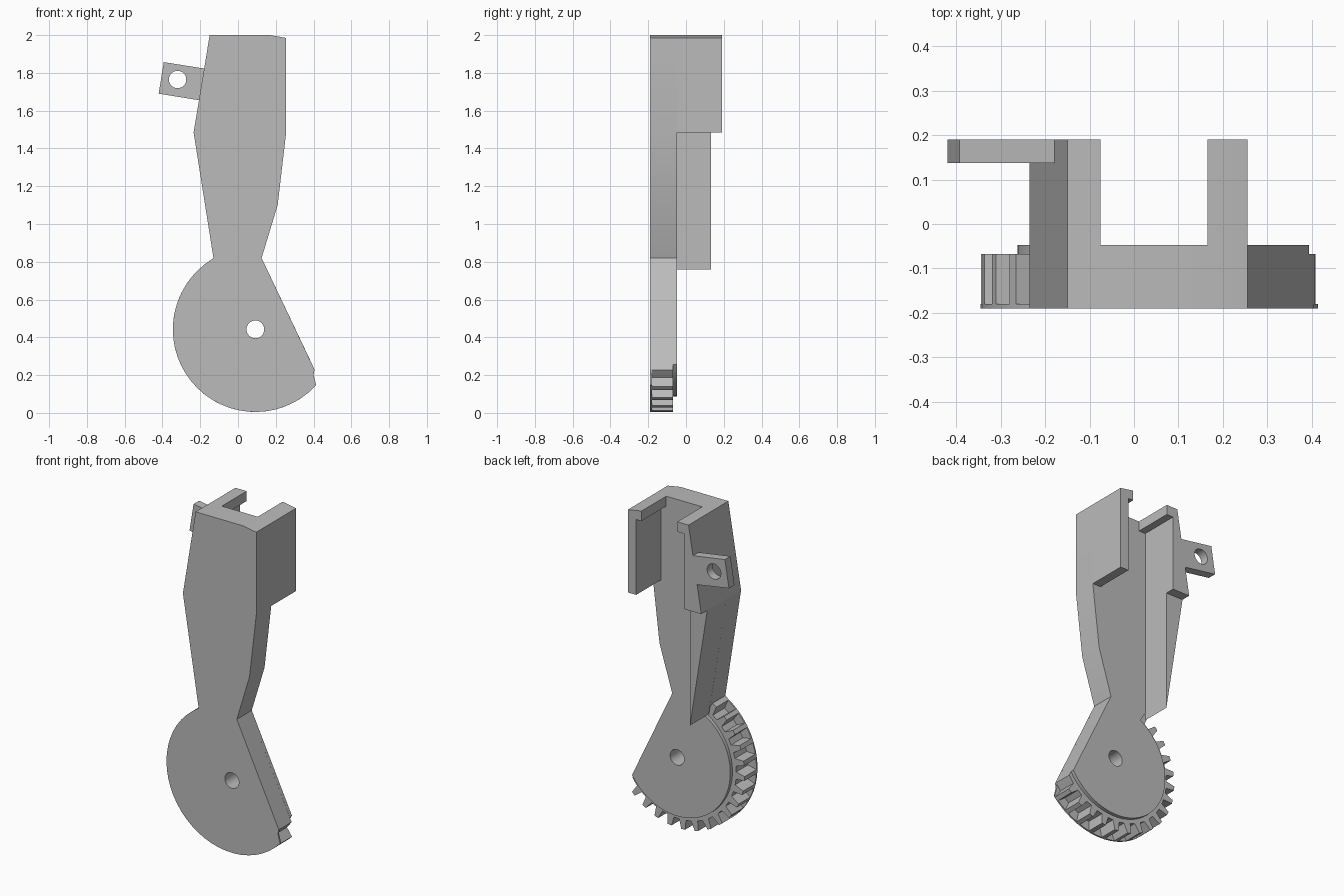
import bpy, bmesh
from math import sin, cos, radians

if "Cube" in bpy.data.objects:
    bpy.data.objects.remove(bpy.data.objects["Cube"], do_unlink=True)

grey = bpy.data.materials.new("plain_grey")
grey.use_nodes = True
colour = (0.5, 0.5, 0.5, 1)
grey.diffuse_color = colour
grey.node_tree.nodes["Principled BSDF"].inputs["Base Color"].default_value = colour

HUB = (0.092, 0.442)


def polar(radius, degrees, centre=HUB):
    a = radians(degrees)
    return centre[0] + radius * cos(a), centre[1] + radius * sin(a)


def arc(radius, start, end, steps, centre=HUB):
    return [polar(radius, start + (end - start) * i / steps, centre)
            for i in range(steps + 1)]


def circle(radius, centre, steps=32):
    return arc(radius, 0, 360, steps, centre)[:-1]


def prism(name, loops, front, back):
    """Fill x-z outlines (the later ones are holes) and extrude along y."""
    bm = bmesh.new()
    for loop in loops:
        verts = [bm.verts.new((x, front, z)) for x, z in loop]
        for a, b in zip(verts, verts[1:] + verts[:1]):
            bm.edges.new((a, b))
    bmesh.ops.triangle_fill(bm, edges=bm.edges[:], use_beauty=True)
    bmesh.ops.dissolve_limit(bm, angle_limit=0.01, verts=[], edges=bm.edges[:])
    grown = bmesh.ops.extrude_face_region(bm, geom=bm.faces[:], use_keep_orig=True)
    moved = [v for v in grown["geom"] if isinstance(v, bmesh.types.BMVert)]
    bmesh.ops.translate(bm, verts=moved, vec=(0, back - front, 0))
    bmesh.ops.recalc_face_normals(bm, faces=bm.faces[:])
    mesh = bpy.data.meshes.new(name)
    bm.to_mesh(mesh)
    bm.free()
    obj = bpy.data.objects.new(name, mesh)
    bpy.context.collection.objects.link(obj)
    mesh.materials.append(grey)
    bpy.ops.object.select_all(action='DESELECT')
    obj.select_set(True)
    bpy.context.view_layer.objects.active = obj
    bpy.ops.object.shade_smooth_by_angle(angle=radians(15))
    return obj


# Arm outline, from the right waist over the top to the left waist
arm = [(0.125, 0.82), (0.21, 1.1), (0.255, 1.485), (0.255, 1.985), (0.17, 2.0),
       (-0.15, 2.0), (-0.235, 1.485), (-0.13, 0.82)]

# Rims of the quadrant: thin flange, toothed rim, smaller back disc
TIP, ROOT, STEP = 0.437, 0.38, 0.355
flange_rim = arc(TIP, 121, 317.5, 30) + [(0.4, 0.2), (0.405, 0.23)]
gear_rim = []
for i in range(17):
    middle = 122.7 + 12 * i
    for radius, offset in ((ROOT, -3.4), (TIP, -1.7), (TIP, 1.7), (ROOT, 3.4)):
        if middle + offset > 120:
            gear_rim.append(polar(radius, middle + offset))
gear_rim += arc(ROOT, 321, 325.7, 1)
back_rim = arc(STEP, 120, 328.2, 36)

hub_hole = circle(0.047, HUB)
prism("front_plate", [arm + flange_rim, hub_hole], -0.19, -0.18)
prism("gear_layer", [arm + gear_rim, hub_hole], -0.18, -0.068)
prism("back_plate", [arm + back_rim, hub_hole], -0.068, -0.047)

# Side walls of the channel with inward lips along the top
prism("right_side_wall", [[(0.165, 2.0), (0.17, 2.0), (0.255, 1.985), (0.255, 1.485),
                           (0.2, 1.485), (0.2, 1.94), (0.165, 1.94)]], -0.047, 0.19)
prism("left_side_wall", [[(-0.15, 2.0), (-0.075, 2.0), (-0.075, 1.94), (-0.12, 1.94),
                          (-0.12, 1.485), (-0.235, 1.485)]], -0.047, 0.19)
prism("tapered_rib", [[(-0.235, 1.485), (-0.12, 1.485), (-0.12, 0.76)]], -0.047, 0.133)

# Tilted mounting tab with a screw hole
prism("mounting_tab", [[(-0.393, 1.857), (-0.42, 1.69), (-0.185, 1.652), (-0.16, 1.82)],
                       circle(0.046, (-0.32, 1.765))], 0.137, 0.19)
